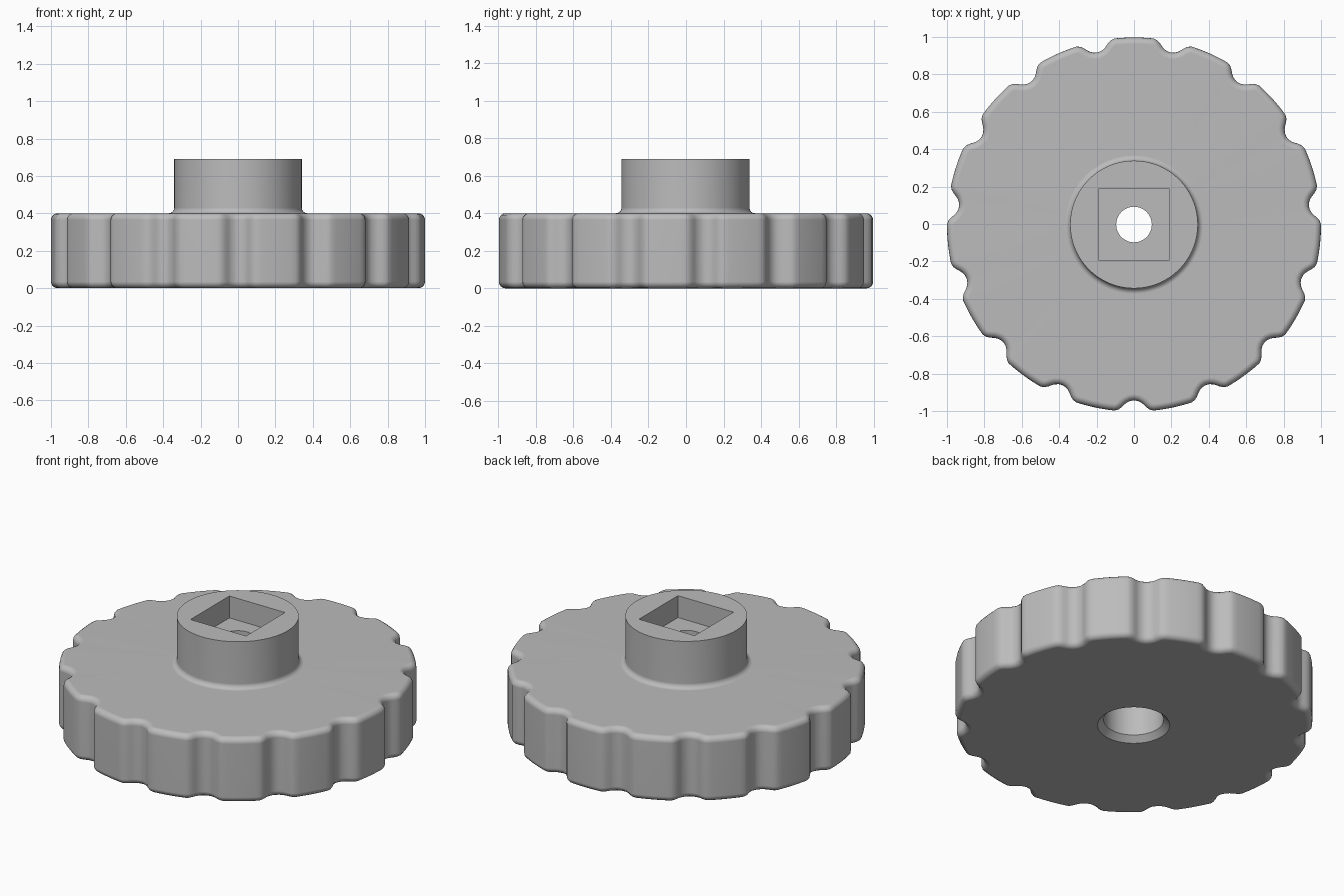
import bpy
import bmesh
from math import radians, degrees, sin, cos, pi
from mathutils import Vector

cube = bpy.data.objects.get("Cube")
if cube:
    bpy.data.objects.remove(cube, do_unlink=True)

NOTCHES = 15
STEP = 360 / NOTCHES
HEIGHT = 0.4
HUB_TOP = 0.69
EDGE = 0.035
HUB_R = 0.341

# Half of one grip notch: degrees from its centre and rim radius
half = [(0, 0.94), (1.2, 0.9435), (2.3, 0.953), (3, 0.963), (3.8, 0.978),
        (4.8, 0.9925), (6, 1), (7.5, 1), (9, 1), (10.5, 1)]
notch = half + [(STEP / 2, 1)] + [(STEP - a, r) for a, r in reversed(half[1:])]

# Scalloped outline, repeated around the wheel
polar = [(radians(-90 + k * STEP + a), r) for k in range(NOTCHES) for a, r in notch]
outline = [Vector((r * cos(a), r * sin(a))) for a, r in polar]
count = len(outline)


def rim(inset, z):
    """Outline moved inward along its normals."""
    ring = []
    for i, p in enumerate(outline):
        t = (outline[(i + 1) % count] - outline[i - 1]).normalized()
        ring.append((p.x - t.y * inset, p.y + t.x * inset, z))
    return ring


def circle(r, z):
    return [(r * cos(a), r * sin(a), z) for a, _ in polar]


def square(h, z):
    return [(h * cos(a) / max(abs(cos(a)), abs(sin(a))),
             h * sin(a) / max(abs(cos(a)), abs(sin(a))), z) for a, _ in polar]


rings = []
quarter = [i * pi / 8 for i in range(5)]

# Wheel: rounded bottom edge, scalloped side, rounded top edge
rings += [rim(EDGE * (1 - sin(a)), EDGE * (1 - cos(a))) for a in quarter]
rings += [rim(EDGE * (1 - cos(a)), HEIGHT - EDGE * (1 - sin(a))) for a in quarter]

# Hub: base fillet and cylinder
FIL = 0.03
rings += [circle(HUB_R + FIL * (1 - sin(a)), HEIGHT + FIL * (1 - cos(a))) for a in quarter]
rings.append(circle(HUB_R, HUB_TOP))

# Square socket, through hole, counterbore and chamfer at the bottom
rings += [square(0.19, HUB_TOP), square(0.19, 0.555),
          circle(0.095, 0.555), circle(0.095, 0.43),
          circle(0.168, 0.43), circle(0.168, 0.034), circle(0.202, 0)]

# Join every ring to the next, and the last to the first
bm = bmesh.new()
loops = [[bm.verts.new(co) for co in ring] for ring in rings]
for k, low in enumerate(loops):
    high = loops[(k + 1) % len(loops)]
    for i in range(count):
        j = (i + 1) % count
        bm.faces.new((low[i], low[j], high[j], high[i]))
bmesh.ops.recalc_face_normals(bm, faces=bm.faces[:])
# Centre the odd-numbered scallops front to back
ys = [v.co.y for v in bm.verts]
bmesh.ops.translate(bm, verts=bm.verts[:], vec=(0, -(max(ys) + min(ys)) / 2, 0))
mesh = bpy.data.meshes.new("hand_knob")
bm.to_mesh(mesh)
bm.free()

knob = bpy.data.objects.new("hand_knob", mesh)
bpy.context.scene.collection.objects.link(knob)

# Plain grey material
grey = bpy.data.materials.new("plain_grey")
grey.use_nodes = True
colour = (0.5, 0.5, 0.5, 1)
grey.diffuse_color = colour
grey.node_tree.nodes["Principled BSDF"].inputs["Base Color"].default_value = colour
mesh.materials.append(grey)

# Smooth curves with crisp edges and even flat faces
bpy.ops.object.select_all(action="DESELECT")
knob.select_set(True)
bpy.context.view_layer.objects.active = knob
bpy.ops.object.shade_smooth_by_angle(angle=radians(32))
weighted = knob.modifiers.new("flat_shading", "WEIGHTED_NORMAL")
weighted.keep_sharp = True
